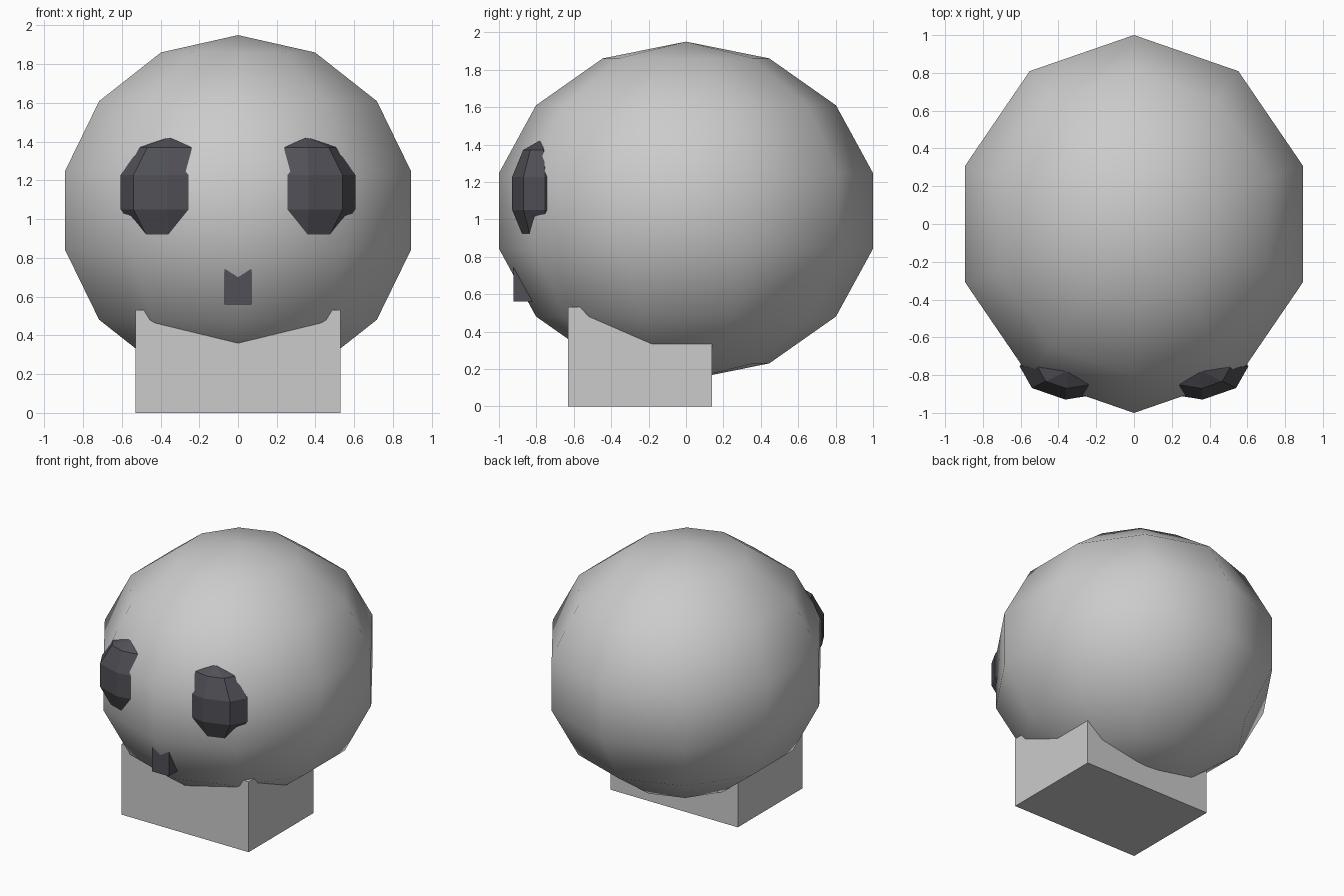
import bpy
from math import radians

if "Cube" in bpy.data.objects:
    bpy.data.objects.remove(bpy.data.objects["Cube"])

dark = bpy.data.materials.new("dark_socket")
dark.diffuse_color = (0.08, 0.08, 0.095, 1)
dark.use_nodes = True
dark.node_tree.nodes["Principled BSDF"].inputs["Base Color"].default_value = dark.diffuse_color


def finish(name, material=None):
    obj = bpy.context.object
    obj.name = name
    bpy.ops.object.transform_apply(location=False, rotation=True, scale=True)
    if material:
        obj.data.materials.append(material)
    return obj


def ball(name, segments, rings, loc, radii, turn=0, material=None):
    bpy.ops.mesh.primitive_uv_sphere_add(segments=segments, ring_count=rings, radius=1,
                                         location=loc, rotation=(0, 0, turn))
    bpy.context.object.scale = radii
    return finish(name, material)


def box(name, low, high, material=None):
    center = [(a + b) / 2 for a, b in zip(low, high)]
    bpy.ops.mesh.primitive_cube_add(size=1, location=center)
    bpy.context.object.scale = [b - a for a, b in zip(low, high)]
    return finish(name, material)


# Rounded cranium, smooth shaded with a coarse outline
cranium = ball("cranium", 10, 7, (0, 0, 1.045), (0.964, 1.026, 0.905))
bpy.ops.object.shade_smooth()

# Block jaw that runs up into the cranium
box("jaw", (-0.53, -0.63, 0), (0.53, 0.14, 0.53))

# Flat-faceted eye sockets, turned slightly outward
for side, label in ((-1, "left"), (1, "right")):
    ball(label + "_eye_socket", 8, 5, (side * 0.35, -0.775, 1.139),
         (0.27, 0.163, 0.286), side * radians(5), dark)

# Small nose block
box("nose", (-0.07, -0.922, 0.56), (0.07, -0.72, 0.76), dark)
